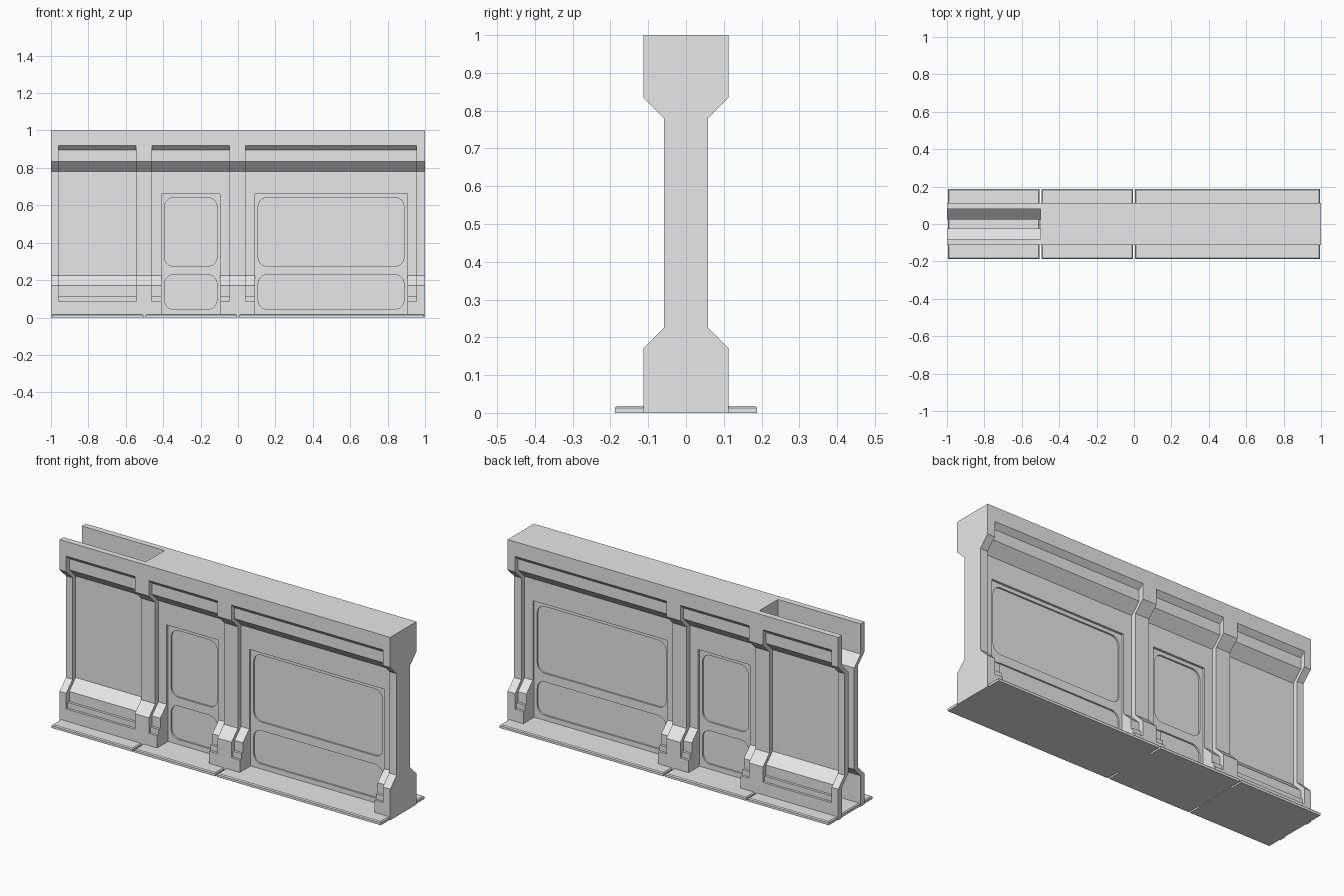
import bpy
import bmesh
import math

default = bpy.data.objects.get("Cube")
if default:
    bpy.data.objects.remove(default, do_unlink=True)

grey = bpy.data.materials.new("light grey")
grey.use_nodes = True
grey.diffuse_color = (0.8, 0.8, 0.8, 1)
grey.node_tree.nodes["Principled BSDF"].inputs["Base Color"].default_value = (0.8, 0.8, 0.8, 1)


def prism(name, points, start, end, axis="x"):
    """Extrude an outline along x (points are y, z) or along y (points are x, z)."""
    bm = bmesh.new()
    place = (lambda p: (start, p[0], p[1])) if axis == "x" else (lambda p: (p[0], start, p[1]))
    face = bm.faces.new([bm.verts.new(place(p)) for p in points])
    moved = bmesh.ops.extrude_face_region(bm, geom=[face])["geom"]
    step = (end - start, 0, 0) if axis == "x" else (0, end - start, 0)
    bmesh.ops.translate(bm, vec=step, verts=[v for v in moved if isinstance(v, bmesh.types.BMVert)])
    bmesh.ops.recalc_face_normals(bm, faces=bm.faces)
    mesh = bpy.data.meshes.new(name)
    bm.to_mesh(mesh)
    bm.free()
    mesh.materials.append(grey)
    obj = bpy.data.objects.new(name, mesh)
    bpy.context.collection.objects.link(obj)
    return obj


def apply_modifier(obj, mod):
    bpy.context.view_layer.objects.active = obj
    bpy.ops.object.modifier_apply(modifier=mod.name)


def cut(obj, cutter):
    cutter.hide_render = True
    mod = obj.modifiers.new("cut", "BOOLEAN")
    mod.operation = "DIFFERENCE"
    mod.solver = "EXACT"
    mod.object = cutter
    apply_modifier(obj, mod)
    bpy.data.objects.remove(cutter, do_unlink=True)


def both_sides(half):
    return half + [(-y, z) for y, z in reversed(half)]


def rounded(x0, x1, z0, z1, r=0.045, steps=5):
    points = []
    corners = [(x1 - r, z1 - r), (x0 + r, z1 - r), (x0 + r, z0 + r), (x1 - r, z0 + r)]
    for i, (cx, cz) in enumerate(corners):
        for k in range(steps + 1):
            a = math.pi / 2 * (i + k / steps)
            points.append((cx + r * math.cos(a), cz + r * math.sin(a)))
    return points


def rectangle(x0, x1, z0, z1):
    return [(x0, z0), (x1, z0), (x1, z1), (x0, z1)]


# Waisted wall body
OUT, MID = 0.113, 0.058
wall = prism("wall", both_sides([(OUT, 0), (OUT, 0.17), (MID, 0.225),
                                 (MID, 0.78), (OUT, 0.835), (OUT, 1)]), -1, 1)

# Open cavity in the first bay, leaving two thin shells
T = 0.033
cavity = both_sides([(OUT - T, -0.1), (OUT - T, 0.17), (MID - T, 0.225),
                     (MID - T, 0.78), (OUT - T, 0.835), (OUT - T, 1.1)])
cut(wall, prism("cavity_cutter", cavity, -1.1, -0.5))

# Recessed bays that follow the wall profile
D = 0.027
recess = [(0.14, 0.945), (OUT - D, 0.895), (OUT - D, 0.835), (MID - D, 0.78),
          (MID - D, 0.225), (OUT - D, 0.17), (OUT - D, 0.115),
          (0.1, 0.115), (0.1, 0.085), (0.14, 0.085)]
doors = [(-0.41, -0.095), (0.09, 0.905)]
for side in (-1, 1):
    for x0, x1 in [(-0.96, -0.545), (-0.46, -0.045), (0.04, 0.955)]:
        cut(wall, prism("bay_cutter", [(side * y, z) for y, z in recess], x0, x1))
    # Flat door openings with two rounded inset panels
    for x0, x1 in doors:
        cut(wall, prism("door_cutter", rectangle(x0, x1, 0.018, 0.66),
                        side * 0.019, side * 0.2, "y"))
        for z0, z1 in [(0.045, 0.228), (0.275, 0.64)]:
            cut(wall, prism("panel_cutter", rounded(x0 + 0.018, x1 - 0.018, z0, z1),
                            side * 0.01, side * 0.05, "y"))

# Thin floor plates with chamfered top edges
for number, (x0, x1) in enumerate([(-0.995, -0.505), (-0.495, -0.005), (0.005, 0.995)], 1):
    plate = prism(f"floor_plate_{number}", rectangle(x0, x1, 0, 0.018), -0.188, 0.188, "y")
    bm = bmesh.new()
    bm.from_mesh(plate.data)
    top = [e for e in bm.edges if all(v.co.z > 0.01 for v in e.verts)]
    bmesh.ops.bevel(bm, geom=top, offset=0.005, segments=1, affect="EDGES")
    bm.to_mesh(plate.data)
    bm.free()
